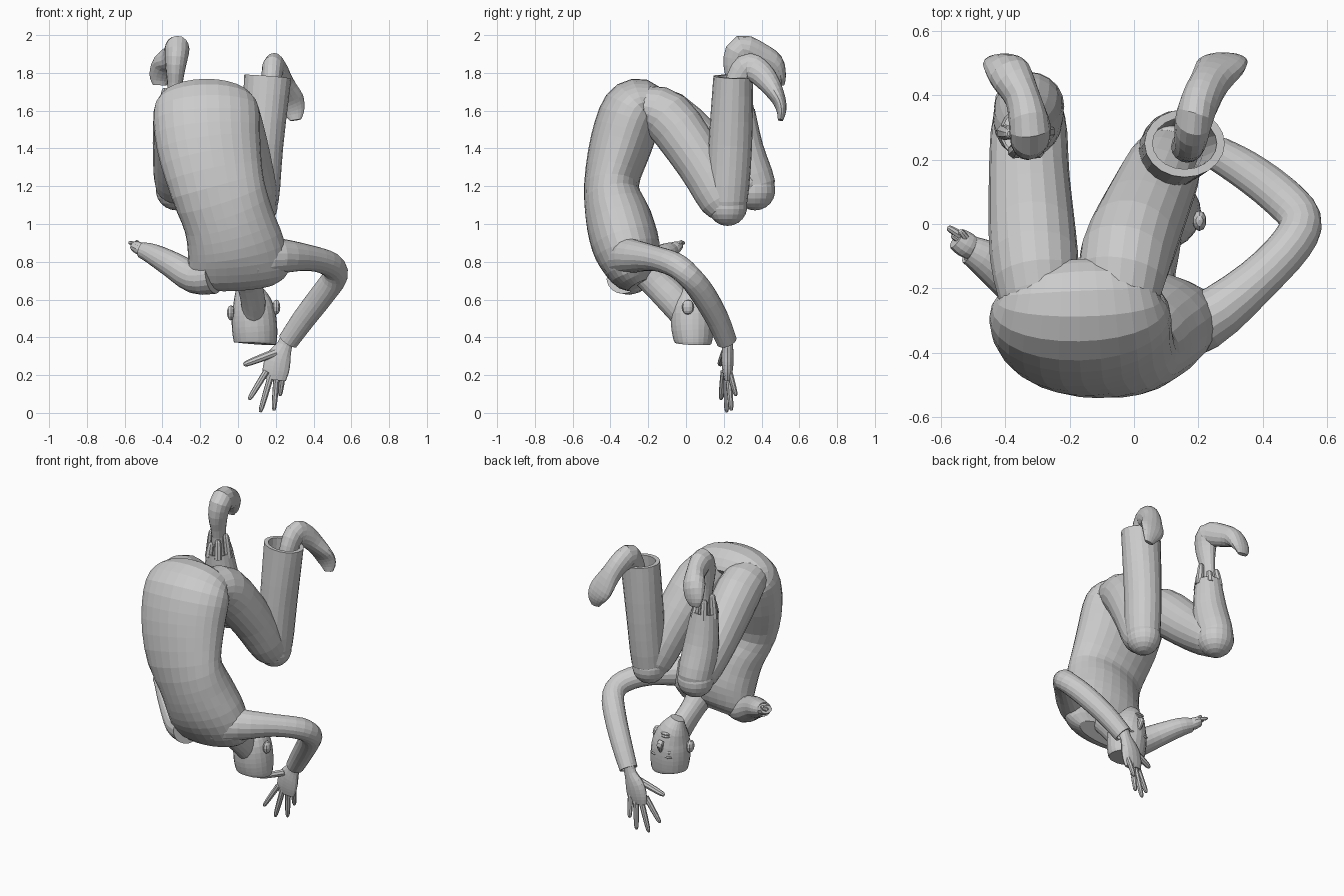
import bpy, bmesh, math
from mathutils import Vector


def finish(bm, name, thick=0):
    bmesh.ops.recalc_face_normals(bm, faces=bm.faces)
    me = bpy.data.meshes.new(name)
    bm.to_mesh(me)
    bm.free()
    ob = bpy.data.objects.new(name, me)
    bpy.context.collection.objects.link(ob)
    if thick:
        mod = ob.modifiers.new("cloth", 'SOLIDIFY')
        mod.thickness = thick
        mod.offset = -1
    return ob


def spline(p, n):
    """Catmull-Rom through rows of numbers."""
    out = []
    for i in range(len(p) - 1):
        a, b, c, d = p[max(i - 1, 0)], p[i], p[i + 1], p[min(i + 2, len(p) - 1)]
        for k in range(n):
            t = k / n
            out.append([0.5 * (2 * v + (w - u) * t + (2 * u - 5 * v + 4 * w - x) * t * t
                               + (3 * v - u - 3 * w + x) * t ** 3)
                        for u, v, w, x in zip(a, b, c, d)])
    return out + [list(p[-1])]


def tube(name, rings, ref=(1, 0, 0), sides=20, n=3, power=1.0, open_end=False, thick=0):
    """Loft through rings of (x, y, z, radius along ref, radius across)."""
    rows = spline(rings, n)
    pts = [Vector(r[:3]) for r in rows]
    bm = bmesh.new()
    loops = []
    for i, r in enumerate(rows):
        t = (pts[min(i + 1, len(pts) - 1)] - pts[max(i - 1, 0)]).normalized()
        a = Vector(ref)
        a = (a - t * a.dot(t)).normalized()
        b = t.cross(a)
        loop = []
        for k in range(sides):
            ang = 2 * math.pi * k / sides
            c, s = (math.copysign(abs(v) ** power, v) for v in (math.cos(ang), math.sin(ang)))
            loop.append(bm.verts.new(pts[i] + a * c * r[3] + b * s * r[4]))
        loops.append(loop)
    for l0, l1 in zip(loops, loops[1:]):
        for k in range(sides):
            j = (k + 1) % sides
            bm.faces.new((l0[k], l0[j], l1[j], l1[k]))
    bm.faces.new(loops[0])
    if not open_end:
        bm.faces.new(loops[-1])
    return finish(bm, name, thick)


def blob(name, loc, scale, seg=14):
    bm = bmesh.new()
    bmesh.ops.create_uvsphere(bm, u_segments=seg, v_segments=seg // 2 + 1, radius=1)
    for v in bm.verts:
        v.co = Vector(a * b + c for a, b, c in zip(v.co, scale, loc))
    return finish(bm, name)


def finger(name, a, b, r):
    a, b = Vector(a), Vector(b)
    m = (a + b) / 2
    tube(name, [(*a, r, r), (*m, r * .95, r * .95), (*a.lerp(b, .9), r * .75, r * .75),
                (*b, r * .35, r * .35)], ref=(.3, 1, .2), sides=8, n=2)


# Torso, upside down and curled
tube("torso", [(-.175, -.15, 1.61, .19, .07), (-.17, -.215, 1.645, .24, .12),
               (-.168, -.28, 1.60, .28, .165),
               (-.155, -.345, 1.42, .275, .165), (-.11, -.395, 1.20, .25, .145),
               (-.05, -.355, 1.02, .24, .175), (-.008, -.31, .86, .26, .175),
               (.005, -.275, .73, .265, .125), (.01, -.25, .675, .19, .06)],
     sides=28, n=3, power=.97)

# Legs: thigh, knee and trouser shin
tube("left_thigh", [(-.29, -.25, 1.63, .12, .10), (-.31, -.10, 1.57, .137, .14),
                    (-.325, .15, 1.35, .125, .13), (-.325, .33, 1.20, .112, .11),
                    (-.325, .385, 1.15, .06, .06)])
blob("left_knee", (-.325, .365, 1.18), (.11, .108, .108), 20)
tube("left_shin", [(-.325, .39, 1.12, .07, .06), (-.325, .365, 1.2, .105, .11),
                   (-.33, .31, 1.4, .105, .10), (-.335, .285, 1.60, .08, .08)],
     open_end=True, thick=.008)
tube("right_thigh", [(-.05, -.25, 1.63, .12, .10), (-.025, -.10, 1.57, .143, .14),
                     (.05, .08, 1.32, .13, .13), (.10, .19, 1.12, .11, .115),
                     (.115, .23, 1.05, .06, .06)])
blob("right_knee", (.11, .22, 1.095), (.10, .105, .105), 20)
tube("right_shin", [(.115, .225, 1.03, .06, .06), (.115, .22, 1.12, .10, .105),
                    (.13, .235, 1.42, .11, .115), (.157, .25, 1.78, .125, .105)],
     open_end=True, thick=.025)

# Torn trouser edge around the thin left ankle
for i in range(6):
    g = i * 2 * math.pi / 6
    h = (1.72, 1.66, 1.69)[i % 3]
    finger("torn_cloth", (-.335 + .068 * math.cos(g), .285 + .068 * math.sin(g), 1.57),
           (-.335 + .05 * math.cos(g), .28 + .05 * math.sin(g), h), .024)

# Feet
tube("left_foot", [(-.335, .29, 1.50, .05, .055), (-.335, .28, 1.70, .038, .05),
                   (-.33, .268, 1.84, .055, .07), (-.322, .295, 1.925, .065, .075),
                   (-.345, .39, 1.89, .055, .07), (-.385, .465, 1.85, .068, .055),
                   (-.41, .50, 1.78, .06, .03), (-.415, .505, 1.735, .035, .015)], sides=16)
tube("right_foot", [(.165, .24, 1.55, .05, .05), (.175, .26, 1.72, .05, .06),
                    (.185, .32, 1.825, .058, .075), (.205, .38, 1.81, .06, .07),
                    (.235, .44, 1.745, .062, .058), (.27, .49, 1.66, .078, .038),
                    (.295, .505, 1.60, .06, .026), (.305, .50, 1.55, .03, .014)], sides=16)

# Arms with sleeves
tube("right_arm", [(.08, -.34, .82, .12, .10), (.22, -.30, .83, .095, .09),
                   (.38, -.175, .82, .068, .07), (.49, -.06, .785, .066, .066),
                   (.515, .015, .725, .064, .066), (.45, .09, .63, .066, .066),
                   (.35, .165, .50, .062, .062), (.265, .215, .38, .055, .055)],
     ref=(0, .4, 1), sides=18, open_end=True, thick=.012)
tube("left_arm", [(-.13, -.33, .72, .09, .10), (-.23, -.28, .715, .083, .088),
                  (-.35, -.20, .785, .07, .07), (-.45, -.115, .84, .055, .06),
                  (-.51, -.08, .862, .042, .045)],
     ref=(0, 0, 1), sides=18, open_end=True, thick=.01)

# Right hand with spread fingers
tube("right_palm", [(.265, .215, .42, .036, .03), (.248, .22, .36, .04, .029),
                    (.215, .22, .29, .066, .033), (.20, .22, .225, .07, .028),
                    (.193, .22, .175, .06, .018)], sides=14)
for root, tip, r in (((.20, .205, .32), (.03, .18, .255), .021),
                     ((.15, .20, .22), (.058, .185, .07), .017),
                     ((.175, .215, .20), (.118, .215, .004), .017),
                     ((.205, .225, .20), (.19, .24, .012), .017),
                     ((.24, .23, .22), (.222, .265, .09), .016)):
    finger("right_finger", root, tip, r)

# Left hand, closed towards the tip
tube("left_palm", [(-.48, -.09, .85, .03, .03), (-.52, -.065, .87, .035, .04),
                   (-.55, -.045, .885, .025, .035)], ref=(0, 0, 1), sides=12)
for k in range(4):
    finger("left_finger", (-.53 + .01 * k, -.04 - .02 * k, .89 - .008 * k),
           (-.578 + .013 * k, -.01 - .024 * k, .902 - .01 * k), .013)
finger("left_thumb", (-.51, -.06, .88), (-.54, -.02, .91), .013)

# Neck and flat-crowned head, chin tipped towards the chest
tube("neck", [(.04, -.24, .78, .09, .09), (.06, -.16, .69, .068, .08),
              (.08, -.06, .59, .065, .085), (.085, .0, .50, .06, .07)])
tube("head", [(.092, .038, .367, .108, .095), (.092, .038, .385, .115, .103),
              (.087, .035, .46, .12, .115), (.08, .035, .55, .112, .113),
              (.06, .04, .63, .083, .085), (.04, .03, .70, .042, .04)], sides=22)
for name, x, z in (("left_ear", -.038, .53), ("right_ear", .203, .56)):
    blob(name, (x, .01, z), (.022, .032, .04), 10)

# Face
tube("nose", [(.085, .13, .50, .012, .012), (.078, .158, .56, .02, .02),
              (.075, .145, .585, .018, .012)], sides=10)
for x in (.04, .125):
    blob("eye", (x, .128, .515), (.022, .014, .015), 10)
    blob("brow", (x, .135, .485), (.032, .012, .009), 10)
for z in (.612, .628):
    blob("lip", (.062, .126, z), (.032, .014, .009), 10)
